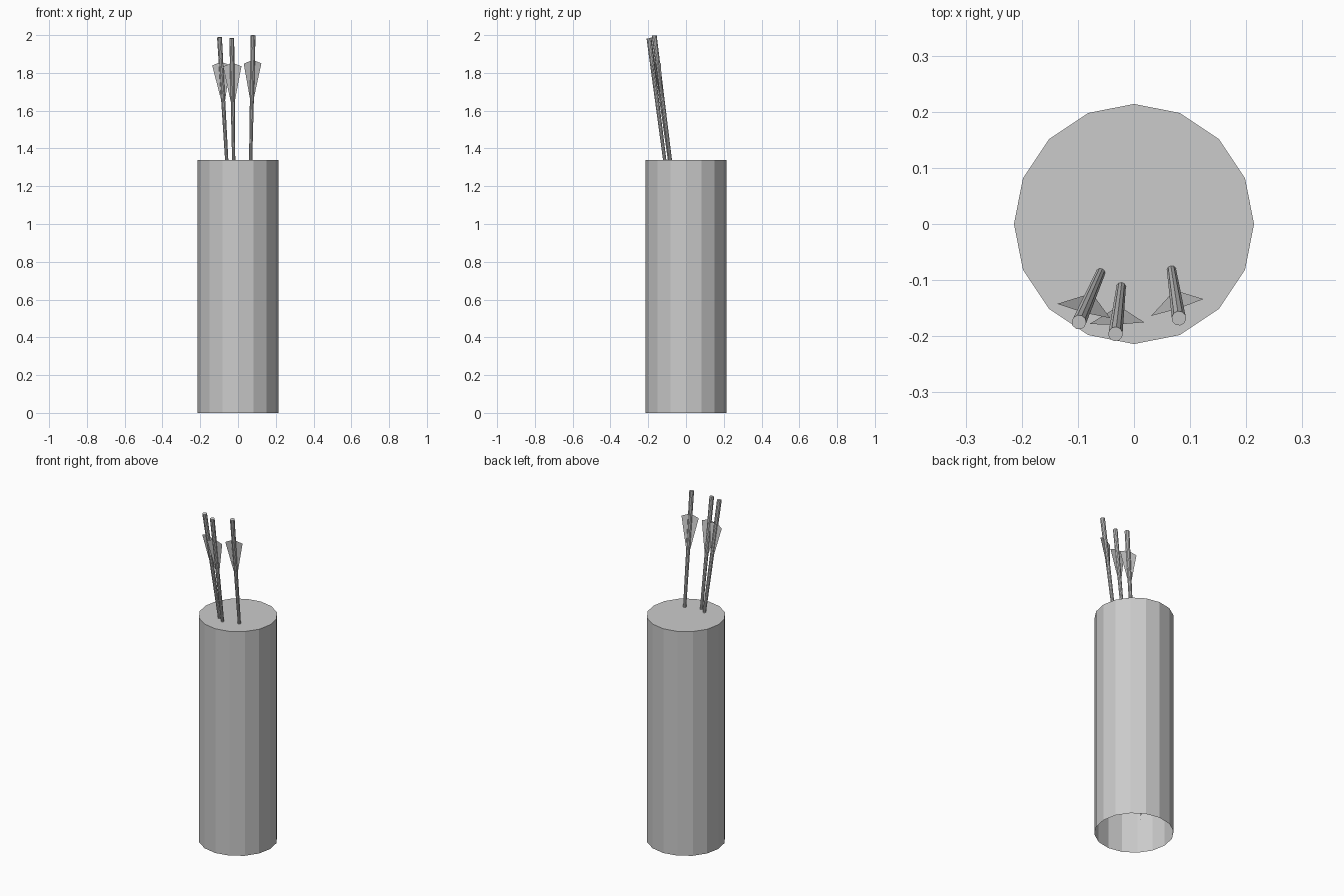
import bpy, bmesh
from math import radians, cos, sin, tau
from mathutils import Vector

if "Cube" in bpy.data.objects:
    bpy.data.objects.remove(bpy.data.objects["Cube"])


def make_object(name, bm):
    mesh = bpy.data.meshes.new(name)
    bm.to_mesh(mesh)
    bm.free()
    obj = bpy.data.objects.new(name, mesh)
    bpy.context.collection.objects.link(obj)
    return obj


# Container: 16-sided tube, closed at the top and open underneath
def build_container(radius=0.214, height=1.34, sides=16):
    bm = bmesh.new()
    rings = [[bm.verts.new((radius * cos(tau * i / sides), radius * sin(tau * i / sides), z))
              for i in range(sides)] for z in (0, height)]
    low, high = rings
    for i in range(sides):
        j = (i + 1) % sides
        bm.faces.new((low[i], low[j], high[j], high[i]))
    bm.faces.new(high)
    make_object("quiver_body", bm)


# Arrow shaft: slim cone running from a point inside the tube to a flat end
def build_shaft(name, tip, end, radius=0.013, sides=10):
    axis = end - tip
    bm = bmesh.new()
    bmesh.ops.create_cone(bm, cap_ends=True, segments=sides, radius1=0.0004,
                          radius2=radius, depth=axis.length)
    obj = make_object(name, bm)
    obj.rotation_mode = 'QUATERNION'
    obj.rotation_quaternion = axis.to_track_quat('Z', 'Y')
    obj.location = (tip + end) / 2


# Fletching: a pair of flat vanes on opposite sides of the shaft
def build_fletching(name, tip, end, angle, span=0.049):
    axis = (end - tip).normalized()
    side = Vector((cos(angle), sin(angle), 0))
    side = (side - axis * side.dot(axis)).normalized()
    bm = bmesh.new()
    low = bm.verts.new(end - axis * 0.39)
    top = bm.verts.new(end - axis * 0.13)
    for s in (-1, 1):
        corner = bm.verts.new(end - axis * 0.15 + side * span * s)
        bm.faces.new((low, corner, top) if s > 0 else (low, top, corner))
    make_object(name, bm)


build_container()

# Arrows: flat end, point where the shaft leaves the cap, vane angle
arrows = [
    ((-0.098, -0.175, 1.988), (-0.060, -0.088, 1.34), -15),
    ((-0.033, -0.196, 1.983), (-0.023, -0.113, 1.34), 2),
    ((0.080, -0.168, 1.998), (0.067, -0.083, 1.34), 18),
]
for n, (end, mid, deg) in enumerate(arrows, 1):
    end, mid = Vector(end), Vector(mid)
    tip = end + (mid - end).normalized() * 1.94
    build_shaft(f"arrow_shaft_{n}", tip, end)
    build_fletching(f"arrow_fletching_{n}", tip, end, radians(deg))
